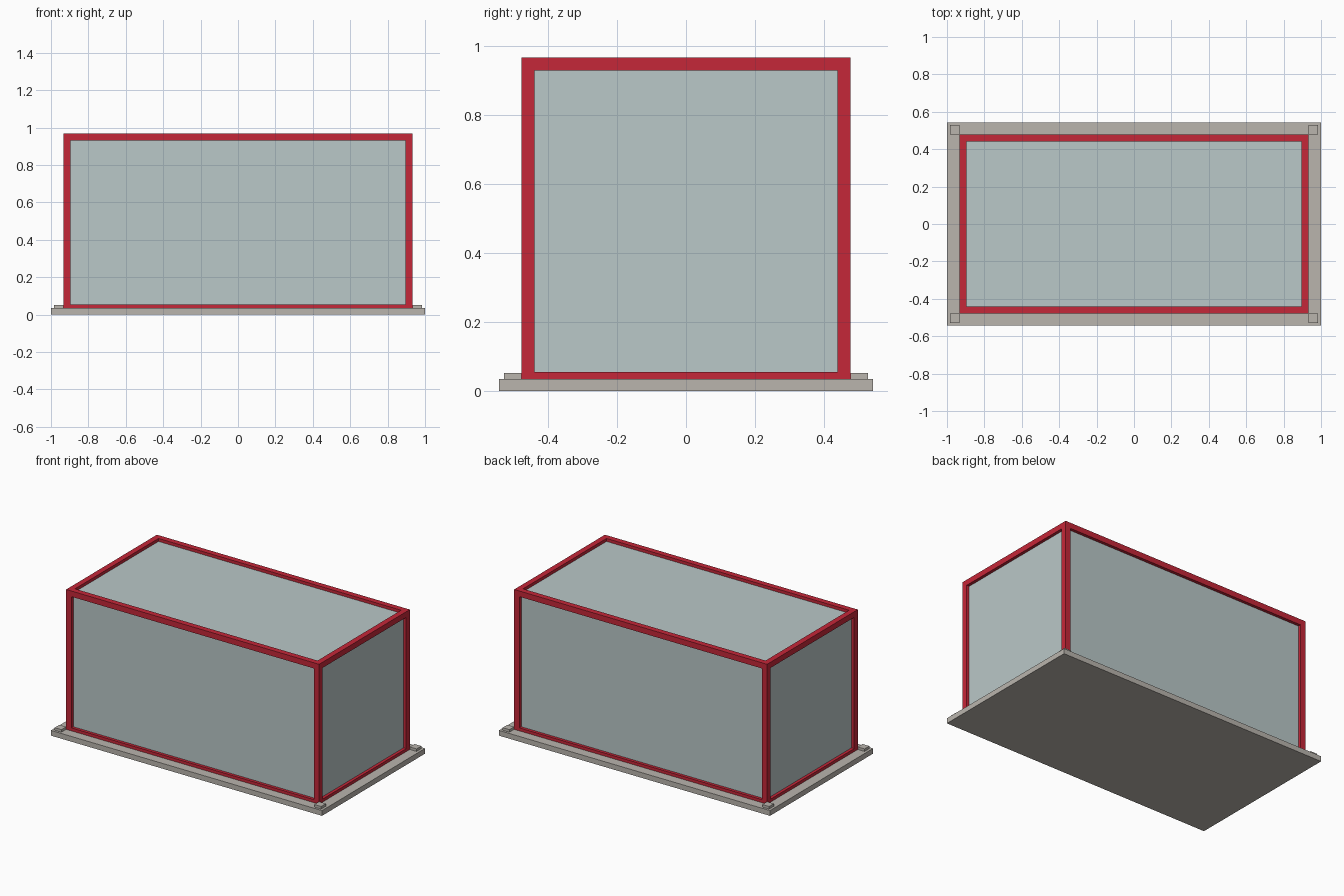
import bpy

if "Cube" in bpy.data.objects:
    bpy.data.objects.remove(bpy.data.objects["Cube"], do_unlink=True)


def material(name, rgb):
    m = bpy.data.materials.new(name)
    m.use_nodes = True
    m.diffuse_color = (*rgb, 1)
    m.node_tree.nodes["Principled BSDF"].inputs["Base Color"].default_value = (*rgb, 1)
    return m


RED = material("red frame", (0.56, 0.02, 0.04))
GLASS = material("pale glass", (0.49, 0.58, 0.58))
STONE = material("warm grey base", (0.49, 0.46, 0.42))


def box(name, lo, hi, mat):
    """Axis-aligned box between two corners."""
    bpy.ops.mesh.primitive_cube_add(size=1, location=[(a + b) / 2 for a, b in zip(lo, hi)])
    ob = bpy.context.object
    ob.name = name
    ob.scale = [abs(b - a) for a, b in zip(lo, hi)]
    bpy.ops.object.transform_apply(location=False, rotation=False, scale=True)
    ob.data.materials.append(mat)
    return ob


# Main dimensions
X, Y = 0.933, 0.478          # outer half size of the frame
BASE, TOP = 0.035, 0.968     # frame bottom and top
BAR, SILL = 0.038, 0.02      # bar thickness, bottom rail height
RECESS = 0.02                # glass set back from the frame faces
SIDES = {"right": -1, "left": 1}
ENDS = {"front": -1, "back": 1}

# Base slab
box("base_slab", (-1, -0.543, 0), (1, 0.543, BASE), STONE)

# Corner posts and the small pads outside them
for sx, x in SIDES.items():
    for sy, y in ENDS.items():
        box(f"{sy}_{sx}_post", (x * (X - BAR), y * (Y - BAR), BASE), (x * X, y * Y, TOP - BAR), RED)
        box(f"{sy}_{sx}_pad", (x * X, y * Y, BASE), (x * 0.983, y * 0.528, 0.052), STONE)

# Top and bottom rails
for level, z0, z1 in (("bottom", BASE, BASE + SILL), ("top", TOP - BAR, TOP)):
    w = X if level == "top" else X - BAR
    d = Y - BAR
    for sy, y in ENDS.items():
        box(f"{sy}_{level}_rail", (-w, y * d, z0), (w, y * Y, z1), RED)
    for sx, x in SIDES.items():
        box(f"{sx}_{level}_rail", (x * (X - BAR), -d, z0), (x * X, d, z1), RED)

# Recessed glass body
gx, gy = X - RECESS, Y - RECESS
box("glass_body", (-gx, -gy, BASE), (gx, gy, TOP - RECESS), GLASS)
